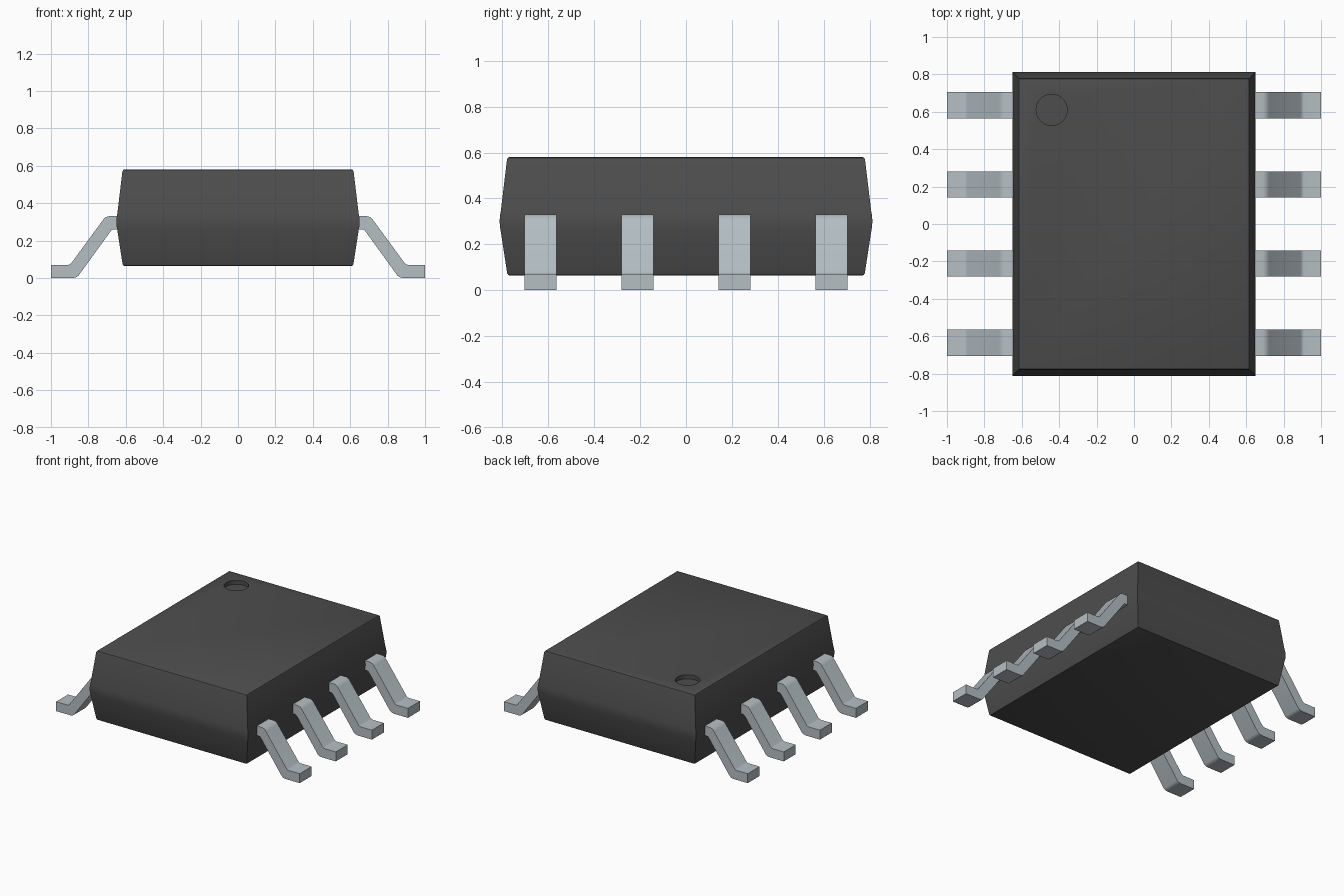
import bpy, bmesh, math

cube = bpy.data.objects.get("Cube")
if cube:
    bpy.data.objects.remove(cube, do_unlink=True)


def make_material(name, rgb):
    mat = bpy.data.materials.new(name)
    mat.use_nodes = True
    mat.diffuse_color = (*rgb, 1)
    mat.node_tree.nodes["Principled BSDF"].inputs["Base Color"].default_value = (*rgb, 1)
    return mat


def make_object(name, bm, mat):
    bmesh.ops.recalc_face_normals(bm, faces=bm.faces)
    mesh = bpy.data.meshes.new(name)
    bm.to_mesh(mesh)
    bm.free()
    mesh.materials.append(mat)
    obj = bpy.data.objects.new(name, mesh)
    bpy.context.collection.objects.link(obj)
    return obj


def select_only(obj):
    bpy.ops.object.select_all(action='DESELECT')
    obj.select_set(True)
    bpy.context.view_layer.objects.active = obj


def smooth(obj):
    select_only(obj)
    bpy.ops.object.shade_smooth_by_angle(angle=math.radians(32))


black_plastic = make_material("black plastic", (0.075, 0.075, 0.075))
tinned_metal = make_material("tinned metal", (0.46, 0.52, 0.55))

# Body: stacked rectangles (z, inset), widest at a softly rounded waist
BODY_X, BODY_Y = 0.65, 0.812
RINGS = [(0.065, 0.042), (0.067, 0.037), (0.073, 0.033),
         (0.255, 0.005), (0.278, 0.001), (0.30, 0.0), (0.322, 0.001), (0.345, 0.005),
         (0.570, 0.032), (0.577, 0.036), (0.580, 0.042)]
bm = bmesh.new()
loops = []
for z, inset in RINGS:
    x, y = BODY_X - inset, BODY_Y - inset
    loops.append([bm.verts.new((sx * x, sy * y, z))
                  for sx, sy in ((-1, -1), (1, -1), (1, 1), (-1, 1))])
for low, high in zip(loops, loops[1:]):
    for i in range(4):
        j = (i + 1) % 4
        bm.faces.new((low[i], low[j], high[j], high[i]))
bm.faces.new(loops[0])
bm.faces.new(loops[-1])
body = make_object("body", bm, black_plastic)

# Round marker recess sunk into the top near the back right corner
bm = bmesh.new()
bmesh.ops.create_cone(bm, cap_ends=True, segments=40, radius1=0.083, radius2=0.083, depth=0.2)
cutter = make_object("marker_cutter", bm, black_plastic)
cutter.location = (-0.44, 0.61, 0.65)
cutter.hide_render = True
cut = body.modifiers.new("marker recess", 'BOOLEAN')
cut.operation = 'DIFFERENCE'
cut.solver = 'EXACT'
cut.object = cutter
select_only(body)
bpy.ops.object.modifier_apply(modifier=cut.name)
bpy.data.objects.remove(cutter, do_unlink=True)
smooth(body)

# Leads: bent strip profile (x, z) extruded along y
LEAD = [(0.63, 0.33), (0.69, 0.33), (0.708, 0.325), (0.722, 0.31),
        (0.892, 0.078), (0.90, 0.072), (0.91, 0.07), (1.0, 0.07),
        (1.0, 0.0), (0.885, 0.0), (0.866, 0.003), (0.853, 0.012),
        (0.682, 0.248), (0.674, 0.257), (0.665, 0.26), (0.63, 0.26)]
LEAD_WIDTH = 0.14


def make_lead(name, side, y):
    bm = bmesh.new()
    face = bm.faces.new([bm.verts.new((side * x, y - LEAD_WIDTH / 2, z)) for x, z in LEAD])
    grown = bmesh.ops.extrude_face_region(bm, geom=[face])["geom"]
    verts = [v for v in grown if isinstance(v, bmesh.types.BMVert)]
    bmesh.ops.translate(bm, verts=verts, vec=(0, LEAD_WIDTH, 0))
    smooth(make_object(name, bm, tinned_metal))


for side, label in ((1, "left"), (-1, "right")):
    for i in range(4):
        make_lead(f"{label}_lead_{i + 1}", side, (i - 1.5) * 0.423)
